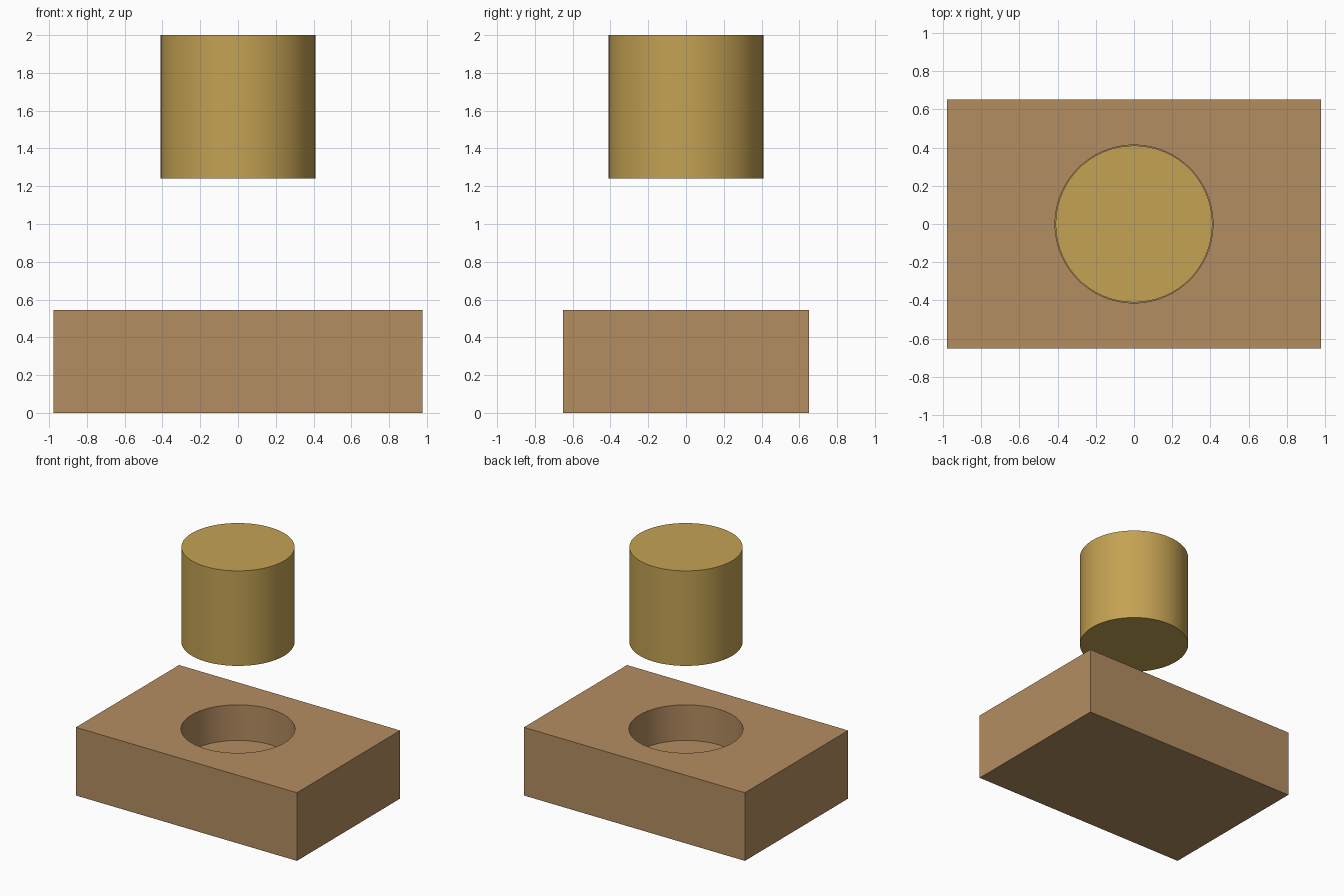
import bpy
import bmesh
import math
from mathutils import Matrix, Vector

cube = bpy.data.objects.get("Cube")
if cube:
    bpy.data.objects.remove(cube, do_unlink=True)


def make_material(name, srgb):
    linear = [((c / 255 + 0.055) / 1.055) ** 2.4 for c in srgb] + [1.0]
    mat = bpy.data.materials.new(name)
    mat.use_nodes = True
    mat.diffuse_color = linear
    mat.node_tree.nodes["Principled BSDF"].inputs["Base Color"].default_value = linear
    return mat


def make_object(name, bm, mat):
    mesh = bpy.data.meshes.new(name)
    bm.to_mesh(mesh)
    bm.free()
    mesh.materials.append(mat)
    obj = bpy.data.objects.new(name, mesh)
    bpy.context.collection.objects.link(obj)
    return obj


def make_box(name, size, mat):
    bm = bmesh.new()
    bmesh.ops.create_cube(bm, size=1)
    bmesh.ops.scale(bm, vec=size, verts=bm.verts)
    bmesh.ops.translate(bm, vec=(0, 0, size.z / 2), verts=bm.verts)
    return make_object(name, bm, mat)


def make_cylinder(name, radius, bottom, top, mat):
    bm = bmesh.new()
    bmesh.ops.create_cone(bm, cap_ends=True, segments=96, radius1=radius, radius2=radius,
                          depth=top - bottom,
                          matrix=Matrix.Translation((0, 0, (bottom + top) / 2)))
    return make_object(name, bm, mat)


def smooth(obj):
    bpy.ops.object.select_all(action="DESELECT")
    obj.select_set(True)
    bpy.context.view_layer.objects.active = obj
    bpy.ops.object.shade_smooth_by_angle(angle=math.radians(30))


wood = make_material("brown block", (180, 141, 97))
brass = make_material("golden peg", (196, 162, 83))

# Block with a blind round socket
block = make_box("socket_block", Vector((1.956, 1.304, 0.545)), wood)
cutter = make_cylinder("socket_cutter", 0.413, 0.26, 0.8, wood)
cutter.hide_render = True
socket = block.modifiers.new("socket", "BOOLEAN")
socket.operation = "DIFFERENCE"
socket.solver = "EXACT"
socket.object = cutter
bpy.context.view_layer.objects.active = block
bpy.ops.object.modifier_apply(modifier=socket.name)
bpy.data.objects.remove(cutter, do_unlink=True)
smooth(block)

# Peg raised above the socket
peg = make_cylinder("round_peg", 0.41, 1.24, 2.0, brass)
smooth(peg)
